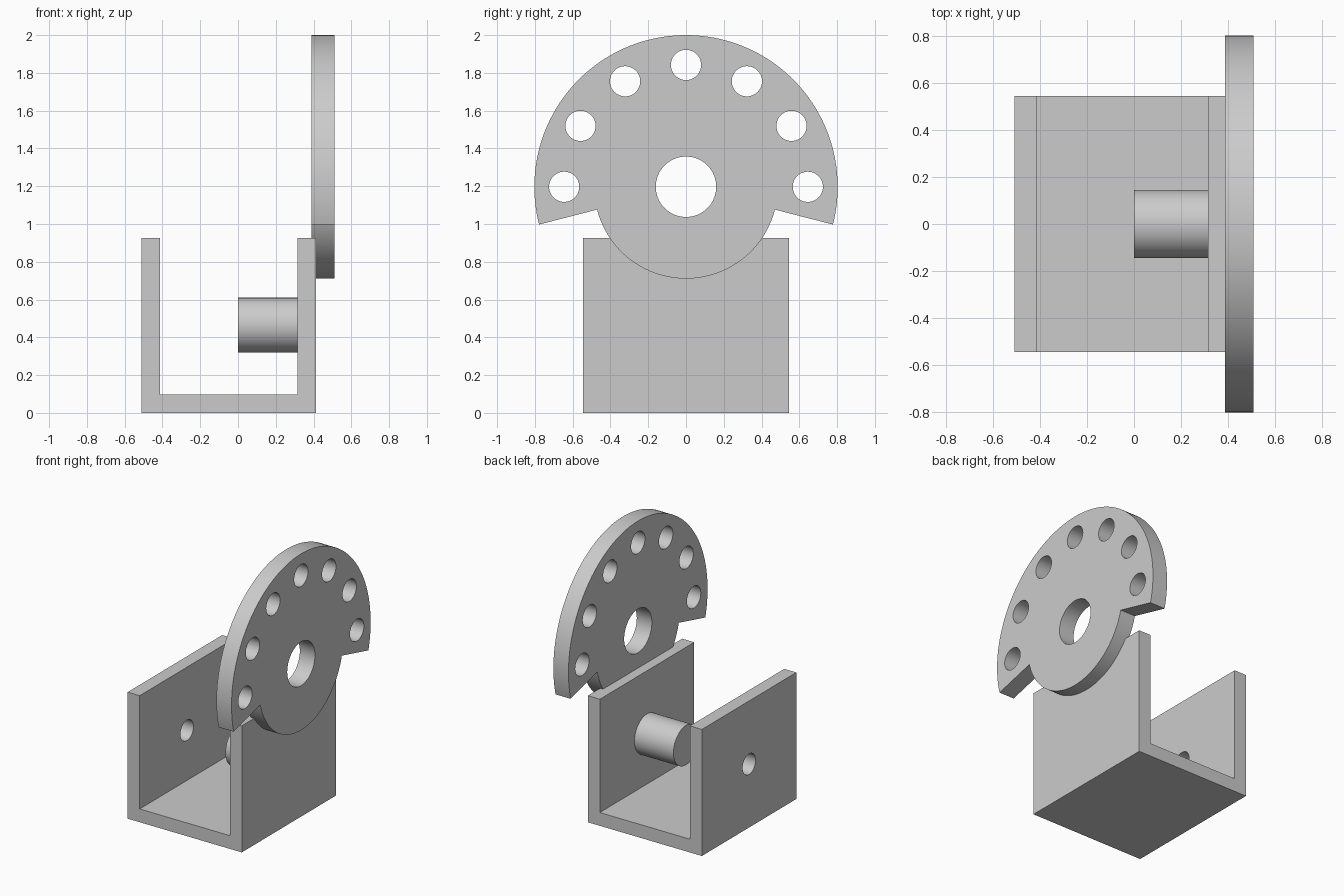
import bpy, bmesh
from math import cos, sin, pi, radians

if "Cube" in bpy.data.objects:
    bpy.data.objects.remove(bpy.data.objects["Cube"])


def arc(cx, cy, r, a0, a1, n, closed=False):
    steps = n if closed else n - 1
    return [(cx + r * cos(a0 + (a1 - a0) * i / steps),
             cy + r * sin(a0 + (a1 - a0) * i / steps)) for i in range(n)]


def circle(cx, cy, r, n=48):
    return arc(cx, cy, r, 0, 2 * pi, n, closed=True)


def extrude_outline(name, loops, depth, location, rotation):
    """Outline plus hole loops, filled and extruded, centred on its plane."""
    curve = bpy.data.curves.new(name, 'CURVE')
    curve.dimensions = '2D'
    curve.fill_mode = 'BOTH'
    curve.extrude = depth / 2
    for pts in loops:
        s = curve.splines.new('POLY')
        s.points.add(len(pts) - 1)
        for p, (x, y) in zip(s.points, pts):
            p.co = (x, y, 0, 1)
        s.use_cyclic_u = True
    ob = bpy.data.objects.new(name, curve)
    ob.location, ob.rotation_euler = location, rotation
    bpy.context.collection.objects.link(ob)
    select(ob)
    bpy.ops.object.convert(target='MESH')
    ob = bpy.context.object
    ob.name = name
    bm = bmesh.new()
    bm.from_mesh(ob.data)
    bmesh.ops.remove_doubles(bm, verts=bm.verts, dist=1e-5)
    bmesh.ops.recalc_face_normals(bm, faces=bm.faces)
    bm.to_mesh(ob.data)
    bm.free()
    return ob


def select(ob):
    bpy.ops.object.select_all(action='DESELECT')
    ob.select_set(True)
    bpy.context.view_layer.objects.active = ob


def x_cylinder(name, r, x0, x1, z):
    bpy.ops.mesh.primitive_cylinder_add(
        vertices=64, radius=r, depth=x1 - x0,
        location=((x0 + x1) / 2, 0, z), rotation=(0, pi / 2, 0))
    bpy.context.object.name = name
    return bpy.context.object


def smooth(ob):
    select(ob)
    bpy.ops.object.shade_smooth_by_angle(angle=radians(30))


# U-shaped bracket
L, R, H, T = -0.51, 0.412, 0.925, 0.097
u_profile = [(L, 0), (R, 0), (R, H), (R - T, H),
             (R - T, T), (L + T, T), (L + T, H), (L, H)]
bracket = extrude_outline("bracket", [u_profile], 1.09, (0, 0, 0), (pi / 2, 0, 0))

# Small hole through the left wall
cutter = x_cylinder("wall_hole_cutter", 0.075, L - 0.1, L + T + 0.1, 0.463)
cutter.hide_render = True
mod = bracket.modifiers.new("wall_hole", 'BOOLEAN')
mod.object = cutter
mod.operation = 'DIFFERENCE'
mod.solver = 'EXACT'
select(bracket)
bpy.ops.object.modifier_apply(modifier=mod.name)
bpy.data.objects.remove(cutter)
smooth(bracket)

# Peg on the inside of the right wall
smooth(x_cylinder("peg", 0.145, 0, 0.35, 0.465))

# Index plate: wide upper sector, smaller lower hub, ring of holes
a = radians(14.4)
outline = (arc(0, 0, 0.803, -a, pi + a, 97) +
           arc(0, 0, 0.486, pi + a, 2 * pi - a, 65))
holes = [circle(0, 0, 0.16, 64)]
for i in range(7):
    t = radians(30 * i)
    holes.append(circle(0.645 * cos(t), 0.645 * sin(t), 0.08))
smooth(extrude_outline("index_plate", [outline] + holes, 0.122,
                       (0.449, 0, 1.197), (pi / 2, 0, pi / 2)))
